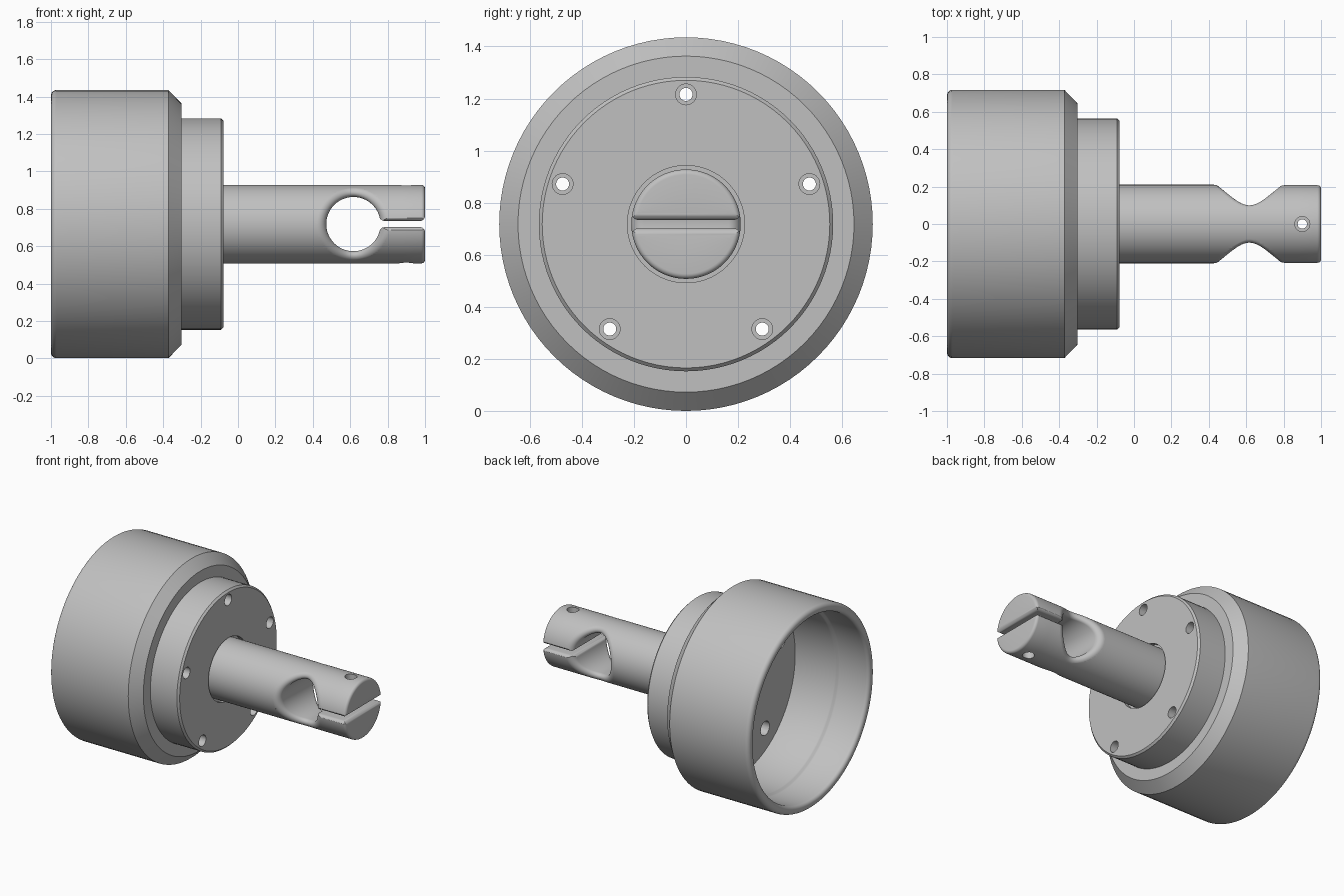
import bpy, bmesh, math
from mathutils import Matrix, Vector

if "Cube" in bpy.data.objects:
    bpy.data.objects.remove(bpy.data.objects["Cube"], do_unlink=True)

AXIS_Z = 0.718
CUP_R = 0.717
SHAFT_R = 0.21
EYE_X, EYE_R, EYE_RIM = 0.617, 0.145, 0.192
SEGMENTS = 96

steel = bpy.data.materials.new("machined grey")
steel.use_nodes = True
colour = (0.53, 0.53, 0.53, 1)
steel.diffuse_color = colour
steel.node_tree.nodes["Principled BSDF"].inputs["Base Color"].default_value = colour


def make_object(name, bm, matrix=Matrix()):
    bmesh.ops.remove_doubles(bm, verts=bm.verts, dist=1e-5)
    bmesh.ops.recalc_face_normals(bm, faces=bm.faces)
    bm.transform(Matrix.Translation((0, 0, AXIS_Z)) @ matrix)
    mesh = bpy.data.meshes.new(name)
    bm.to_mesh(mesh)
    bm.free()
    mesh.materials.append(steel)
    obj = bpy.data.objects.new(name, mesh)
    bpy.context.collection.objects.link(obj)
    return obj


def arc(cx, cr, radius, start, end, steps=6):
    """Points of a rounded corner, angles in degrees."""
    angles = [math.radians(start + (end - start) * i / steps) for i in range(steps + 1)]
    return [(cx + radius * math.cos(a), cr + radius * math.sin(a)) for a in angles]


def lathe(name, profile, segments=SEGMENTS, matrix=Matrix()):
    """Spin (x, radius) points around the x axis."""
    bm = bmesh.new()
    verts = [bm.verts.new((x, 0, r)) for x, r in profile]
    edges = [bm.edges.new(pair) for pair in zip(verts, verts[1:])]
    bmesh.ops.spin(bm, geom=verts + edges, cent=(0, 0, 0), axis=(1, 0, 0),
                   angle=math.tau, steps=segments, use_merge=True)
    return make_object(name, bm, matrix)


def prism(name, outline, direction):
    """Extrude a closed outline of 3D points along a vector."""
    bm = bmesh.new()
    face = bm.faces.new([bm.verts.new(p) for p in outline])
    top = bmesh.ops.extrude_face_region(bm, geom=[face])["geom"]
    bmesh.ops.translate(bm, vec=direction,
                        verts=[v for v in top if isinstance(v, bmesh.types.BMVert)])
    return make_object(name, bm)


def activate(obj):
    bpy.ops.object.select_all(action="DESELECT")
    obj.select_set(True)
    bpy.context.view_layer.objects.active = obj


def cut(target, cutter):
    mod = target.modifiers.new("cut", "BOOLEAN")
    mod.operation, mod.solver, mod.object = "DIFFERENCE", "EXACT", cutter
    activate(target)
    bpy.ops.object.modifier_apply(modifier=mod.name)
    bpy.data.objects.remove(cutter, do_unlink=True)


def counterbored(start, end, depth, r=0.025, start_r=0.04, end_r=0.04):
    """Profile of a drilled hole, widened at both ends."""
    over = 0.02
    return [(start - over, 0), (start - over, start_r), (start + depth, start_r),
            (start + depth, r), (end - depth, r), (end - depth, end_r),
            (end + over, end_r), (end + over, 0)]


# Hollow cup with a stepped flange and a recess around the shaft
FLOOR, STEP, FACE = -0.425, -0.302, -0.078
profile = [(FLOOR, 0), (FLOOR, 0.635), (-0.74, 0.635), (-0.75, 0.64), (-0.76, 0.65), (-0.77, 0.655)]
profile += arc(-0.975, 0.68, 0.025, 270, 180)
profile += arc(-0.97, CUP_R - 0.03, 0.03, 180, 90)
profile += [(-0.372, CUP_R), (STEP, 0.645), (STEP, 0.565), (FACE - 0.013, 0.565), (FACE, 0.552)]
profile += [(FACE, 0.225), (FACE - 0.03, 0.225), (FACE - 0.03, 0)]
cup = lathe("cup_and_flange", profile)

# Five bolt holes through the flange
for i in range(5):
    angle = math.tau * i / 5
    place = Matrix.Rotation(angle, 4, "X") @ Matrix.Translation((0, 0, 0.498))
    bolt_hole = counterbored(FLOOR, FACE, 0.1, start_r=0.05)
    cut(cup, lathe("bolt_hole_cutter", bolt_hole, 24, place))

# Shaft with a rounded tip
profile = [(-0.2, 0), (-0.2, SHAFT_R)]
profile += [(0.4 + 0.025 * i, SHAFT_R) for i in range(20)]
profile += arc(0.98, SHAFT_R - 0.02, 0.02, 90, 0) + [(1.0, 0)]
shaft = lathe("shaft", profile)


# Cross eye, its wall rolling smoothly out into the shaft surface
def eye_cutter():
    bm = bmesh.new()
    columns, steps = 72, 8
    rings = []
    for c in range(columns):
        a = math.tau * c / columns
        lift = math.sin(a) ** 2
        on_shaft = lambda rho: Vector((rho, math.sqrt(SHAFT_R ** 2 - rho * rho * lift)))
        p1, p2 = on_shaft(EYE_R), on_shaft(EYE_RIM)
        p0 = p1 - Vector((0, (p2 - p1).length))
        weight = 0.7 - 0.3 * lift
        half = []
        for i in range(steps + 1):
            t = i / steps
            w0, w1, w2 = (1 - t) ** 2, 2 * weight * t * (1 - t), t * t
            half.append((p0 * w0 + p1 * w1 + p2 * w2) / (w0 + w1 + w2))
        half.append(Vector((EYE_RIM, 0.3)))
        section = [(p.x, -p.y) for p in reversed(half)] + [(p.x, p.y) for p in half]
        rings.append([bm.verts.new((EYE_X + r * math.cos(a), y, r * math.sin(a)))
                      for r, y in section])
    for a, b in zip(rings, rings[1:] + rings[:1]):
        for i in range(len(a) - 1):
            bm.faces.new((a[i], b[i], b[i + 1], a[i + 1]))
    for end in (0, -1):
        bm.faces.new([ring[end] for ring in rings])
    return make_object("eye_cutter", bm)


cut(shaft, eye_cutter())

# Clamping slot from the eye to the tip, with rounded lips
HALF, LIP = 0.016, 0.028
side = [(0.735, 0.045), (0.752, 0.037), (0.762, 0.026), (0.772, 0.019), (0.785, HALF)]
side += arc(1 - LIP, HALF + LIP, LIP, 270, 360) + [(1.05, HALF + LIP)]
outline = [(x, -0.3, z) for x, z in side] + [(x, -0.3, -z) for x, z in reversed(side)]
cut(shaft, prism("slot_cutter", outline, (0, 0.6, 0)))

lip = arc(SHAFT_R - LIP, HALF + LIP, LIP, 270, 360) + [(0.3, HALF + LIP)]
quarters = [(-y, z) for y, z in reversed(lip)] + lip
outline = [(0.75, y, z) for y, z in quarters] + [(0.75, y, -z) for y, z in reversed(quarters)]
cut(shaft, prism("slot_lip_cutter", outline, (0.3, 0, 0)))

# Pin hole through both jaws of the tip
upright = Matrix.Translation((0.9, 0, 0)) @ Matrix.Rotation(math.radians(-90), 4, "Y")
pin_hole = counterbored(-SHAFT_R, SHAFT_R, 0.06)
cut(shaft, lathe("pin_hole_cutter", pin_hole, 24, upright))

for obj in (cup, shaft):
    activate(obj)
    bpy.ops.object.shade_smooth_by_angle(angle=math.radians(30))
